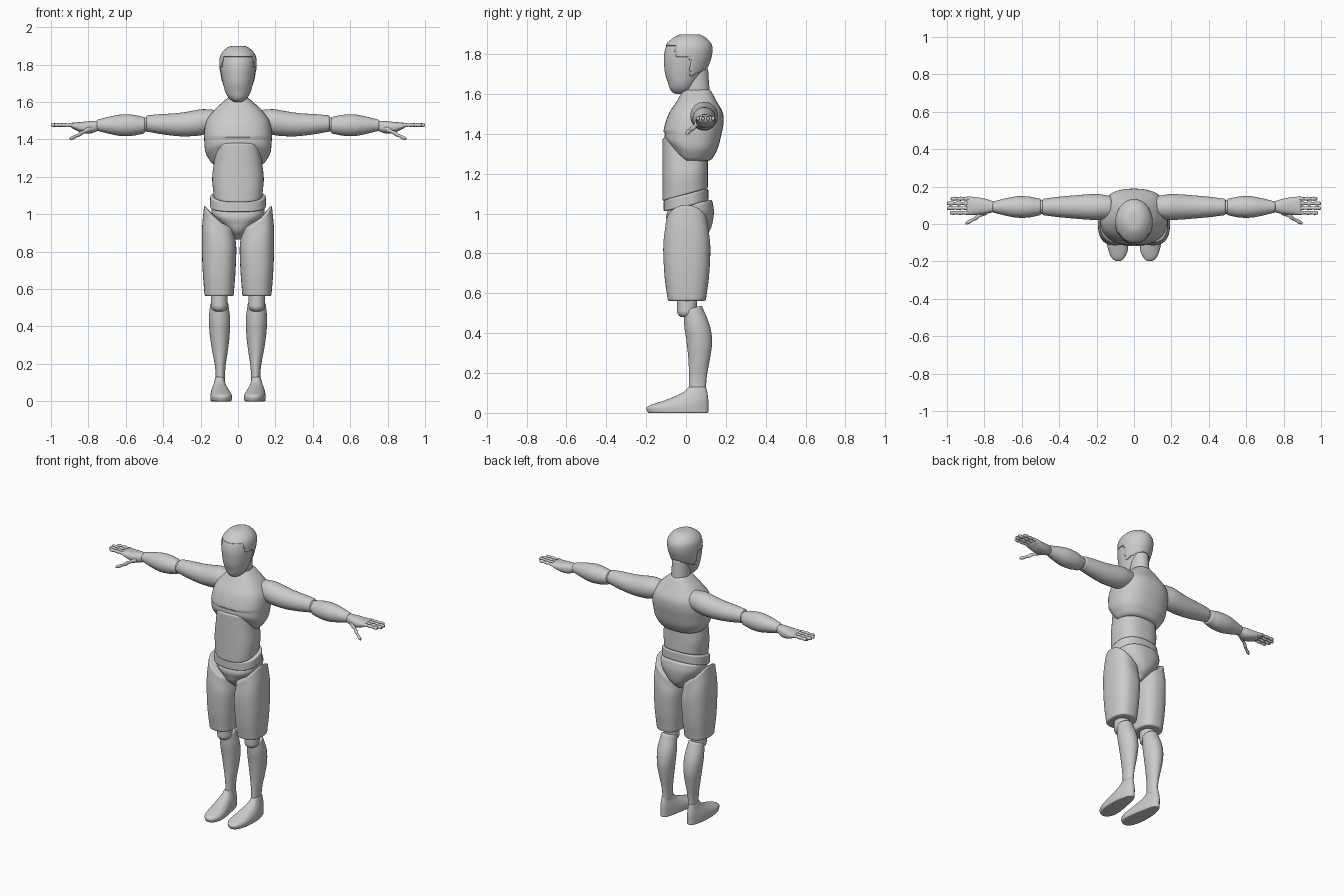
import bpy
import bmesh
from math import cos, sin, pi, copysign
from mathutils import Vector

cube = bpy.data.objects.get("Cube")
if cube:
    bpy.data.objects.remove(cube, do_unlink=True)

grey = bpy.data.materials.new("plain_grey")
grey.use_nodes = True
colour = (0.6, 0.6, 0.6, 1)
grey.diffuse_color = colour
grey.node_tree.nodes["Principled BSDF"].inputs["Base Color"].default_value = colour


def clamp(value):
    return max(0, min(1, value))


def sample(values, t):
    """Constant, or a smooth curve through evenly spaced values."""
    if not isinstance(values, list):
        return values
    last = len(values) - 1
    index = min(int(t * last), last - 1)
    f = t * last - index
    before, here = values[max(index - 1, 0)], values[index]
    there, after = values[index + 1], values[min(index + 2, last)]
    slope_here, slope_there = (there - before) / 2, (after - here) / 2
    ease = f * f * (3 - 2 * f)
    return (here + (there - here) * ease
            + slope_here * f * (1 - f) ** 2 - slope_there * f * f * (1 - f))


def stations(start, end, rim, steps):
    """Positions along a part, and the inset that rounds both of its rims."""
    arc = [pi / 2 * i / 4 for i in range(4)]
    low = [(start + rim * (1 - cos(a)), rim * (1 - sin(a))) for a in arc]
    high = [(end - rim * (1 - cos(a)), rim * (1 - sin(a))) for a in reversed(arc)]
    length = end - start - 2 * rim
    middle = [(start + rim + length * i / steps, 0) for i in range(steps + 1)]
    return low + middle + high


def squarish(value, power):
    return copysign(abs(value) ** (2 / power), value)


def loft(name, start, end, width, depth=None, u=0, v=0, axis="z", side=1,
         sides=48, power=2, rim=0.01, steps=30, warp=None, keep=None):
    """Skin rounded cross-sections from start to end along an axis."""
    bm = bmesh.new()
    loops = []
    for along, inset in stations(start, end, rim, steps):
        t = clamp((along - start) / (end - start))
        radius_u = max(sample(width, t) - inset, 0.002)
        radius_v = max(sample(depth or width, t) - inset, 0.002)
        loop = []
        for k in range(sides):
            angle = 2 * pi * k / sides
            a = sample(u, t) + radius_u * squarish(cos(angle), power)
            b = sample(v, t) + radius_v * squarish(sin(angle), power)
            point = Vector((a, b, along) if axis == "z" else (along, a, b))
            if warp:
                warp(point)
            point.x *= side
            loop.append(bm.verts.new(point))
        loops.append(loop)
    for low, high in zip(loops, loops[1:]):
        for k in range(sides):
            n = (k + 1) % sides
            bm.faces.new((low[k], low[n], high[n], high[k]))
    bm.faces.new(loops[0])
    bm.faces.new(loops[-1])
    bmesh.ops.recalc_face_normals(bm, faces=bm.faces)
    if keep:
        gone = [f for f in bm.faces if not keep(f.calc_center_median())]
        bmesh.ops.delete(bm, geom=gone, context="FACES")
    mesh = bpy.data.meshes.new(name)
    bm.to_mesh(mesh)
    bm.free()
    mesh.materials.append(grey)
    obj = bpy.data.objects.new(name, mesh)
    bpy.context.collection.objects.link(obj)
    bpy.ops.object.select_all(action="DESELECT")
    obj.select_set(True)
    bpy.context.view_layer.objects.active = obj
    bpy.ops.object.shade_smooth_by_angle(angle=0.7)
    return obj


# Head, and a raised hair cap with a stepped hairline
def hair_area(centre):
    if centre.y < -0.05:
        return centre.z > 1.84
    if centre.y < 0.02:
        return centre.z > 1.79
    return centre.z > 1.68 + centre.y / 2


head_shape = dict(
    start=1.6, end=1.895, rim=0.03, sides=64,
    width=[0.04, 0.066, 0.08, 0.09, 0.095, 0.09, 0.06],
    depth=[0.05, 0.07, 0.095, 0.11, 0.118, 0.11, 0.07],
    v=[-0.025, 0, 0.02])
loft("head", **head_shape)
hair = loft("hair_cap", keep=hair_area, **head_shape)
shell = hair.modifiers.new("thickness", "SOLIDIFY")
shell.thickness = 0.005
shell.offset = 1


# Chest with a small ledge under the pectorals and an arched front hem
def chest_warp(point):
    front = clamp(-point.y * 10)
    if point.z < 1.41:
        point.y += 0.008 * front
    point.z += 0.07 * front * clamp((1.4 - point.z) * 8)


loft("chest", 1.265, 1.625, power=2.5, rim=0.02, warp=chest_warp,
     width=[0.14, 0.172, 0.18, 0.18, 0.166, 0.12, 0.06],
     depth=[0.11, 0.135, 0.145, 0.147, 0.135, 0.1, 0.07],
     v=[0.02, 0.03, 0.05, 0.055])
loft("neck", 1.57, 1.73, width=0.054, depth=0.066, v=[0.055, 0.045])


# Abdomen, waist joint and pelvis, tilted down toward the front
def belly_warp(point):
    point.z += 0.28 * point.y * clamp((1.25 - point.z) * 8)


def pelvis_warp(point):
    point.z += 0.26 * point.y * clamp((point.z - 0.95) * 10)


loft("abdomen", 1.095, 1.38, width=[0.13, 0.138, 0.128, 0.12], depth=0.114,
     v=-0.004, power=2.5, warp=belly_warp)
loft("waist_joint", 1.03, 1.13, width=0.125, depth=0.1, power=2.4)
loft("pelvis", 0.865, 1.04, width=[0.02, 0.055, 0.1, 0.137, 0.143],
     depth=[0.05, 0.095, 0.113, 0.12, 0.112], v=0.02, power=2.4, warp=pelvis_warp)
loft("hip_band", 1.035, 1.098, width=0.149, depth=0.112, power=2.4, warp=pelvis_warp)


# Thigh tops slant up to the outer side, shin tops rise toward the back
def thigh_warp(point):
    slant = (point.x - 0.1) * 0.75 - 3 * point.y ** 2
    point.z += slant * clamp((point.z - 0.75) * 5)


def shin_warp(point):
    point.z += 0.3 * (point.y - 0.03) * clamp((point.z - 0.45) * 15)


# Feet are wider at the ball than at the heel
def foot_warp(point):
    toe = clamp(-point.y * 7)
    heel = clamp(point.y * 12)
    point.x += (point.x - 0.1) * (toe / 4 - heel / 7) - toe / 80


finger_tips = {"index": 0.985, "middle": 1, "ring": 1, "little": 0.98}

for label, side in (("left_", 1), ("right_", -1)):
    # Leg
    loft(label + "thigh", 0.562, 0.988, width=[0.078, 0.086, 0.091, 0.091, 0.08],
         depth=[0.096, 0.11, 0.117, 0.117, 0.105], u=0.101, v=0.004,
         power=2.5, side=side, warp=thigh_warp)
    loft(label + "knee", 0.48, 0.6, width=0.044, depth=0.05, u=0.1, v=0.005,
         rim=0.03, side=side)
    loft(label + "shin", 0.1, 0.525, width=[0.024, 0.028, 0.042, 0.053, 0.057, 0.048],
         depth=[0.042, 0.045, 0.054, 0.064, 0.064, 0.046], u=[0.094, 0.1],
         v=[0.057, 0.06, 0.066, 0.067, 0.055, 0.034], side=side, warp=shin_warp)
    loft(label + "foot", 0, 0.13, width=[0.049, 0.05, 0.043, 0.033, 0.026],
         depth=[0.152, 0.152, 0.107, 0.066, 0.045], u=0.098,
         v=[-0.04, -0.04, 0.005, 0.042, 0.056], power=2.3, rim=0.006,
         side=side, warp=foot_warp)

    # Arm
    arm = dict(axis="x", side=side, u=0.091)
    loft(label + "upper_arm", 0.12, 0.49, v=[1.5, 1.48, 1.485],
         width=[0.058, 0.069, 0.066, 0.06, 0.053, 0.044], **arm)
    loft(label + "elbow", 0.46, 0.54, width=0.037, v=1.48, rim=0.02, **arm)
    loft(label + "forearm", 0.497, 0.757, v=1.476,
         width=[0.044, 0.056, 0.057, 0.045, 0.03], **arm)

    # Hand, with three bulging segments on every finger
    loft(label + "palm", 0.74, 0.895, width=[0.026, 0.04, 0.047, 0.049],
         depth=[0.026, 0.033, 0.027, 0.014], u=[0.092, 0.098],
         v=[1.474, 1.465, 1.466, 1.475], axis="x", power=2.4, side=side)
    digit = dict(axis="x", side=side, sides=14, rim=0.004)
    for number, (word, tip) in enumerate(finger_tips.items()):
        loft(label + word + "_finger", 0.875, tip, width=[0.008, 0.011] * 3 + [0.008],
             u=0.06 + number / 40, v=1.477, **digit)
    loft(label + "thumb", 0.785, 0.9, width=[0.014, 0.015, 0.01, 0.013, 0.009, 0.011, 0.008],
         u=[0.065, 0.005], v=[1.457, 1.404], **digit)
